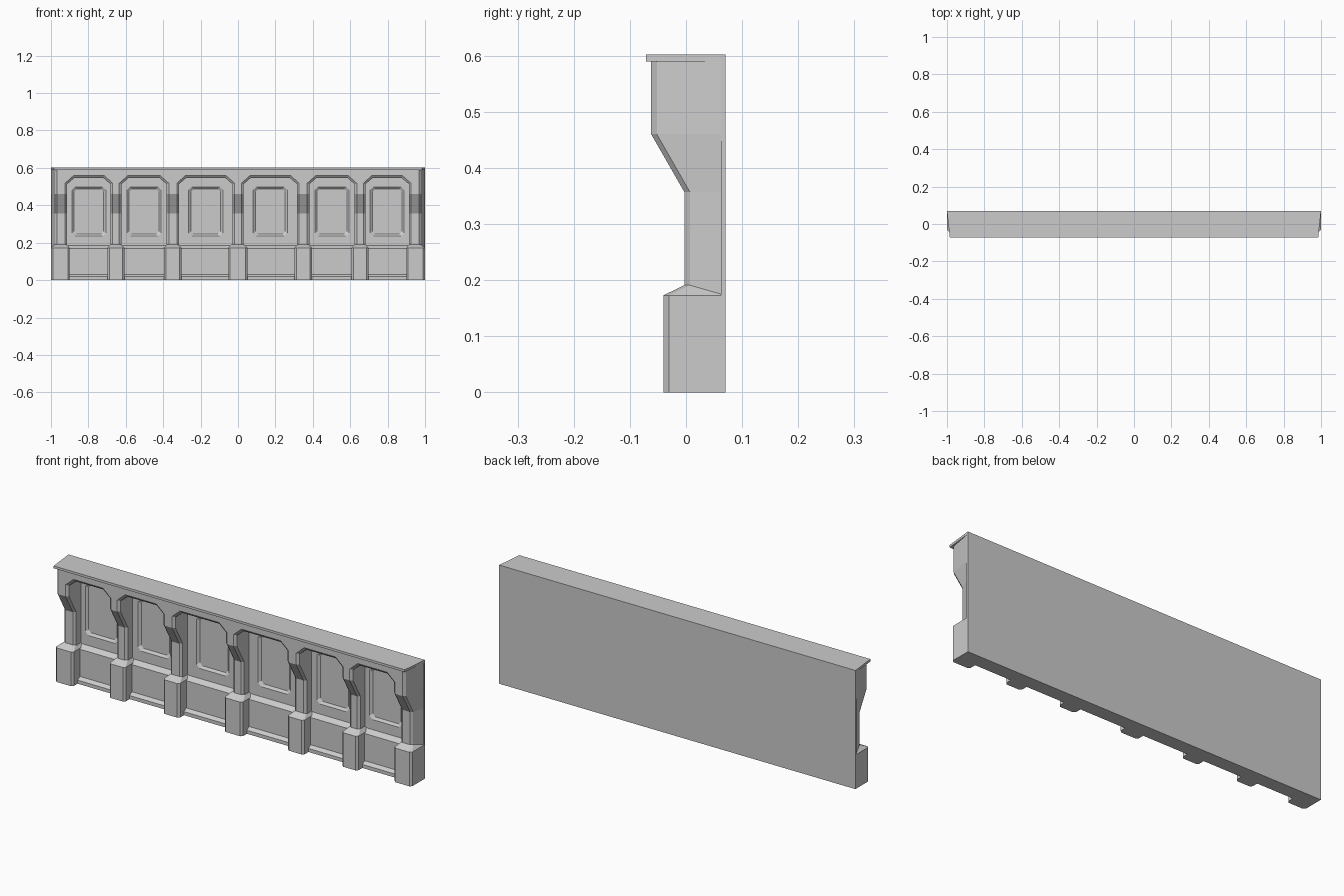
import bpy, bmesh
from mathutils import Vector

if "Cube" in bpy.data.objects:
    bpy.data.objects.remove(bpy.data.objects["Cube"])

BACK, WALL = 0.07, 0.045          # rear plane, recessed panel plane
OPEN = [(0.018, 0.327), (0.37, 0.635), (0.67, 0.925)]
OPEN = [(-b, -a) for a, b in reversed(OPEN)] + OPEN
EYE = Vector((0, -3, 0.35))


def finish(bm, name, recalc=True):
    bmesh.ops.remove_doubles(bm, verts=bm.verts, dist=1e-5)
    if recalc:
        bmesh.ops.recalc_face_normals(bm, faces=bm.faces)
    me = bpy.data.meshes.new(name)
    bm.to_mesh(me)
    bm.free()
    ob = bpy.data.objects.new(name, me)
    bpy.context.collection.objects.link(ob)
    return ob


def loft(name, rings):
    """Closed solid through matching point rings."""
    bm = bmesh.new()
    vs = [[bm.verts.new(p) for p in r] for r in rings]
    n = len(vs[0])
    for lo, hi in zip(vs, vs[1:]):
        for i in range(n):
            j = (i + 1) % n
            bm.faces.new((lo[i], lo[j], hi[j], hi[i]))
    bm.faces.new(vs[0])
    bm.faces.new(vs[-1])
    return finish(bm, name)


def face(bm, pts, eye=EYE):
    """Add a face turned toward the eye point."""
    f = bm.faces.new([bm.verts.new(p) for p in pts])
    f.normal_update()
    if f.normal.dot(Vector(eye) - f.calc_center_median()) < 0:
        f.normal_flip()


def band(bm, r0, r1, eye, closed=False):
    n = len(r0)
    for i in range(n if closed else n - 1):
        j = (i + 1) % n
        face(bm, (r0[i], r0[j], r1[j], r1[i]), eye)


def front_y(z):
    """Corbel profile: slim post below, overhang above."""
    t = min(max((z - 0.357) / (0.46 - 0.357), 0), 1)
    return -0.003 - 0.059 * t


def arch(a, b, c):
    """Clipped-corner arch outline in x, z, shrunk by c."""
    left = [(a + c, z) for z in (0.17, 0.357, 0.46, 0.518 - c * 0.4)]
    left.append((a + 0.045 + c * 0.4, 0.558 - c))
    return left + [(a + b - x, z) for x, z in reversed(left)]


def octagon(cx, w, z0, z1, k, y):
    h = w / 2
    return [(cx - h + k, y, z0), (cx + h - k, y, z0), (cx + h, y, z0 + k), (cx + h, y, z1 - k),
            (cx + h - k, y, z1), (cx - h + k, y, z1), (cx - h, y, z1 - k), (cx - h, y, z0 + k)]


# arcade front: chamfered arch openings, corbelled posts, spandrels
bm = bmesh.new()
for a, b in OPEN:
    eye = ((a + b) / 2, -1, 0.35)
    outer, inner = arch(a, b, 0), arch(a, b, 0.012)
    r2 = [(x, front_y(z), z) for x, z in outer]
    r1 = [(x, front_y(z) + 0.01, z) for x, z in inner]
    r0 = [(x, WALL, z) for x, z in inner]
    band(bm, r2, r1, eye)
    band(bm, r1, r0, eye)

E = 0.968
levels = [0.17, 0.357, 0.46, 0.518, 0.558]
lefts = [[-E] * 5] + [[b] * 4 + [b - 0.045] for a, b in OPEN]
rights = [[a] * 4 + [a + 0.045] for a, b in OPEN] + [[E] * 5]
for lx, rx in zip(lefts, rights):
    band(bm, [(x, front_y(z), z) for x, z in zip(lx, levels)],
         [(x, front_y(z), z) for x, z in zip(rx, levels)], EYE)
face(bm, [(-E, -0.062, 0.558), (E, -0.062, 0.558), (E, -0.062, 0.592), (-E, -0.062, 0.592)])

# arcade ends: chamfer, then side face widening to the back
zs = [0.17, 0.357, 0.46, 0.592]
for s in (-1, 1):
    f0 = [(s * E, front_y(z), z) for z in zs]
    f1 = [(s * 0.978, front_y(z) + 0.01, z) for z in zs]
    f2 = [(s, BACK, z) for z in zs]
    band(bm, f0, f1, (s * 5, -3, 0.35))
    band(bm, f1, f2, (s * 5, -1, 0.35))
finish(bm, "arcade_front", recalc=False)

# recessed wall panels with a sunken clipped-corner field
bm = bmesh.new()
for a, b in OPEN:
    cx = (a + b) / 2
    eye = (cx, -1, 0.37)
    o = octagon(cx, 0.182, 0.235, 0.498, 0.016, WALL)
    i = octagon(cx, 0.158, 0.247, 0.486, 0.013, WALL + 0.01)
    q = [(a, WALL, 0.17), (b, WALL, 0.17), (b, WALL, 0.56), (a, WALL, 0.56)]
    for k in range(4):
        face(bm, (q[k], q[(k + 1) % 4], o[2 * k + 1], o[2 * k]), eye)
        face(bm, (q[k], o[2 * k], o[2 * k - 1]), eye)
    band(bm, o, i, eye, closed=True)
    face(bm, i, eye)
finish(bm, "wall_panels", recalc=False)

# back wall
loft("back_wall", [[(-1, y, 0), (1, y, 0), (1, y, 0.6), (-1, y, 0.6)] for y in (0.062, BACK)])

# top cap
loft("top_cap", [[(-0.985, -0.071, z), (0.985, -0.071, z), (1, BACK, z), (-1, BACK, z)]
                 for z in (0.59, 0.602)])

# plinth with stepped foot and sloping sill
prof = [(BACK - 0.002, 0), (0, 0), (0, 0.018), (0.018, 0.03), (0.018, 0.168), (WALL, 0.184),
        (BACK - 0.002, 0.184)]
loft("plinth", [[(x, y, z) for y, z in prof] for x in (-0.96, 0.96)])


# pier bases under each post
def ring(x0, x1, y, z, c=0.01):
    return [(x0, BACK, z), (x0, y + c, z), (x0 + c, y, z),
            (x1 - c, y, z), (x1, y + c, z), (x1, BACK, z)]


PIERS = [(-0.052, 0.05), (0.303, 0.395), (0.608, 0.698), (0.9, 1.0)]
PIERS = [(-b, -a) for a, b in reversed(PIERS[1:])] + PIERS
for n, (x0, x1) in enumerate(PIERS):
    t0 = x0 + (0.016 if x0 > -0.99 else 0.022)
    t1 = x1 - (0.016 if x1 < 0.99 else 0.022)
    loft(f"pier_base_{n + 1}", [ring(x0, x1, -0.04, 0), ring(x0, x1, -0.04, 0.173),
                                ring(t0, t1, -0.003, 0.191)])
